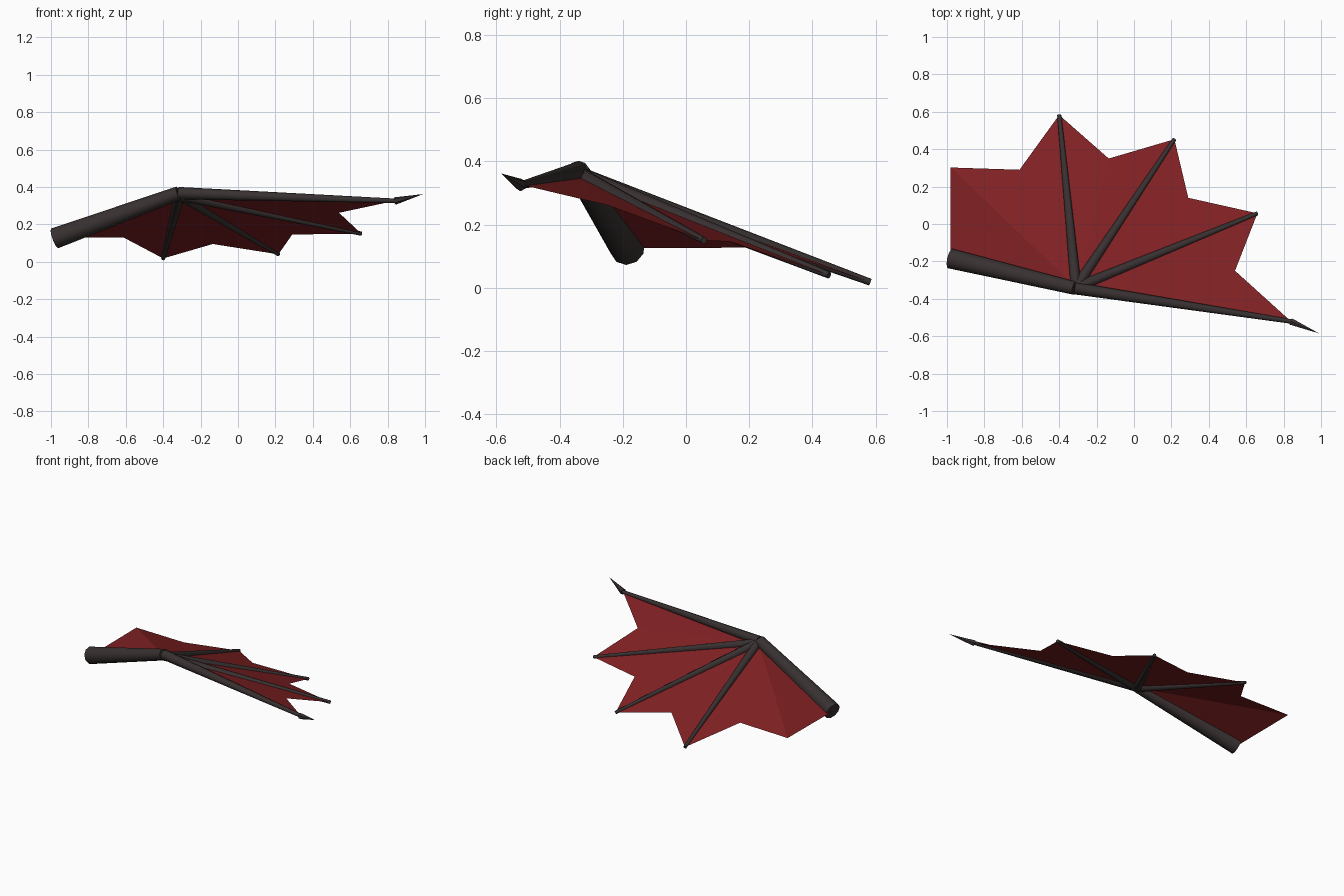
import bpy, bmesh, math
from mathutils import Vector

if "Cube" in bpy.data.objects:
    bpy.data.objects.remove(bpy.data.objects["Cube"])


def material(name, rgb):
    m = bpy.data.materials.new(name)
    m.diffuse_color = (*rgb, 1)
    m.use_nodes = True
    m.node_tree.nodes["Principled BSDF"].inputs["Base Color"].default_value = m.diffuse_color
    return m


bone_mat = material("dark_bone", (0.04, 0.03, 0.03))
skin_mat = material("red_skin", (0.22, 0.015, 0.017))


def rod(name, start, end, r1, r2, sides, smooth=True):
    """Tapered rod between two points."""
    a, b = Vector(start), Vector(end)
    d = b - a
    bpy.ops.mesh.primitive_cone_add(vertices=sides, radius1=r1, radius2=r2,
                                    depth=d.length, location=(a + b) / 2,
                                    rotation=d.to_track_quat('Z', 'Y').to_euler())
    ob = bpy.context.object
    ob.name = name
    ob.data.materials.append(bone_mat)
    if smooth:
        bpy.ops.object.shade_smooth_by_angle(angle=math.radians(50))
    return ob


root = (-0.98, -0.185, 0.125)
wrist = (-0.318, -0.343, 0.367)
inner_wrist = (-0.31, -0.34, 0.355)
tips = [(0.84, -0.521, 0.326), (0.66, 0.057, 0.15),
        (0.216, 0.453, 0.04), (-0.40, 0.583, 0.018)]
notches = [(0.54, -0.25, 0.262), (0.29, 0.14, 0.146), (-0.135, 0.35, 0.095)]

# Arm bone, leading finger and claw
rod("arm_bone", root, wrist, 0.056, 0.037, 10)
rod("leading_finger", wrist, tips[0], 0.033, 0.012, 8)
rod("claw", (0.84, -0.522, 0.325), (0.99, -0.585, 0.362), 0.02, 0.0, 6, smooth=False)

# Finger bones that spread the skin
for i, tip in enumerate(tips[1:], 1):
    rod(f"finger_{i}", inner_wrist, tip, 0.029, 0.011, 8)

# Wing skin: a triangle fan around the wrist, scalloped between fingertips
edge = []
for tip, notch in zip(tips, notches):
    edge += [tip, notch]
edge += [tips[3], (-0.612, 0.29, 0.13), (-0.98, 0.302, 0.128), root]
bm = bmesh.new()
hub = bm.verts.new(inner_wrist)
rim = [bm.verts.new(p) for p in edge]
for a, b in zip(rim, rim[1:]):
    bm.faces.new((hub, a, b))
mesh = bpy.data.meshes.new("wing_skin")
bm.to_mesh(mesh)
bm.free()
mesh.materials.append(skin_mat)
skin = bpy.data.objects.new("wing_skin", mesh)
bpy.context.collection.objects.link(skin)
